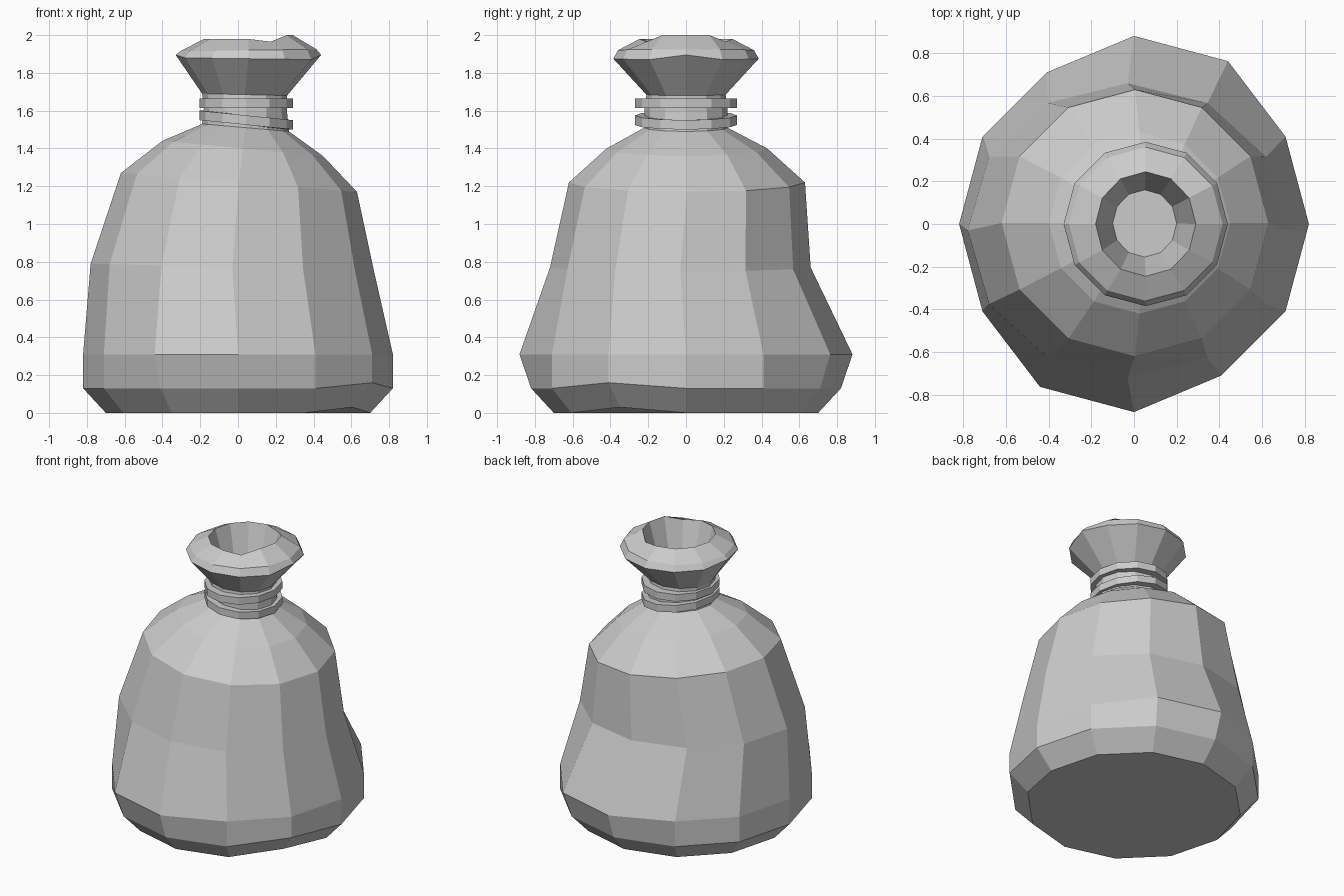
import bpy, bmesh
from math import sin, cos, pi

if "Cube" in bpy.data.objects:
    bpy.data.objects.remove(bpy.data.objects["Cube"])

SIDES = 12


def ring(bm, x0, x1, y0, y1, z_left, z_right, moves=None):
    """12-sided loop between x0..x1 and y0..y1, its height tilting from left to right.
    moves: {vertex index: (radial scale, height offset)} for the dents and bulges."""
    cx, rx = (x0 + x1) / 2, (x1 - x0) / 2
    cy, ry = (y0 + y1) / 2, (y1 - y0) / 2
    verts = []
    for i in range(SIDES):
        a = 2 * pi * i / SIDES
        s, dz = (moves or {}).get(i, (1, 0))
        z = z_left + (z_right - z_left) * (1 + cos(a)) / 2 + dz
        verts.append(bm.verts.new((cx + rx * s * cos(a), cy + ry * s * sin(a), z)))
    return verts


def skin(bm, loops, closed=False):
    pairs = list(zip(loops, loops[1:]))
    if closed:
        pairs.append((loops[-1], loops[0]))
    for a, b in pairs:
        for i in range(SIDES):
            j = (i + 1) % SIDES
            bm.faces.new((a[i], a[j], b[j], b[i]))


def finish(bm, name):
    bmesh.ops.recalc_face_normals(bm, faces=bm.faces)
    me = bpy.data.meshes.new(name)
    bm.to_mesh(me)
    bm.free()
    bpy.context.collection.objects.link(bpy.data.objects.new(name, me))


# Sack: base, belly, shoulders, neck, flared mouth and inner funnel
profile = [
    (-.70, .70, -.70, .70, 0, 0, {11: (1, .03)}),
    (-.82, .82, -.82, .82, .13, .13, {11: (1, .03)}),
    (-.82, .82, -.82, .82, .31, .31,
     {2: (1.075, 0), 3: (1.075, 0), 8: (1.075, 0), 9: (1.075, 0)}),
    (-.78, .72, -.72, .66, .79, .75),
    (-.62, .63, -.62, .63, 1.27, 1.17),
    (-.40, .45, -.42, .43, 1.44, 1.36),
    (-.19, .27, -.22, .22, 1.53, 1.49),
    (-.18, .26, -.22, .22, 1.62, 1.59),
    (-.19, .26, -.21, .21, 1.69, 1.68),
    (-.33, .44, -.385, .385, 1.88, 1.87, {0: (1, .025), 6: (1, .015)}),
    (-.305, .415, -.36, .36, 1.915, 1.925),
    (-.18, .29, -.245, .245, 1.98, 1.98,
     {0: (1, .02), 1: (1, .02), 11: (1, .02), 2: (1, -.015), 10: (1, -.015)}),
    (-.10, .20, -.155, .16, 1.70, 1.70),
]
bm = bmesh.new()
loops = [ring(bm, *p) for p in profile]
skin(bm, loops)
bm.faces.new(loops[0])
bm.faces.new(loops[-1])
finish(bm, "sack")

# Rope bands around the neck: the lower one is tilted
for name, zl, zr, h in (("lower_rope", 1.55, 1.50, .05), ("upper_rope", 1.615, 1.615, .05)):
    bm = bmesh.new()
    outer = (-.205, .29, -.27, .27)
    inner = (-.15, .235, -.19, .19)
    skin(bm, [ring(bm, *inner, zl, zr), ring(bm, *outer, zl, zr),
              ring(bm, *outer, zl + h, zr + h), ring(bm, *inner, zl + h, zr + h)], closed=True)
    finish(bm, name)
